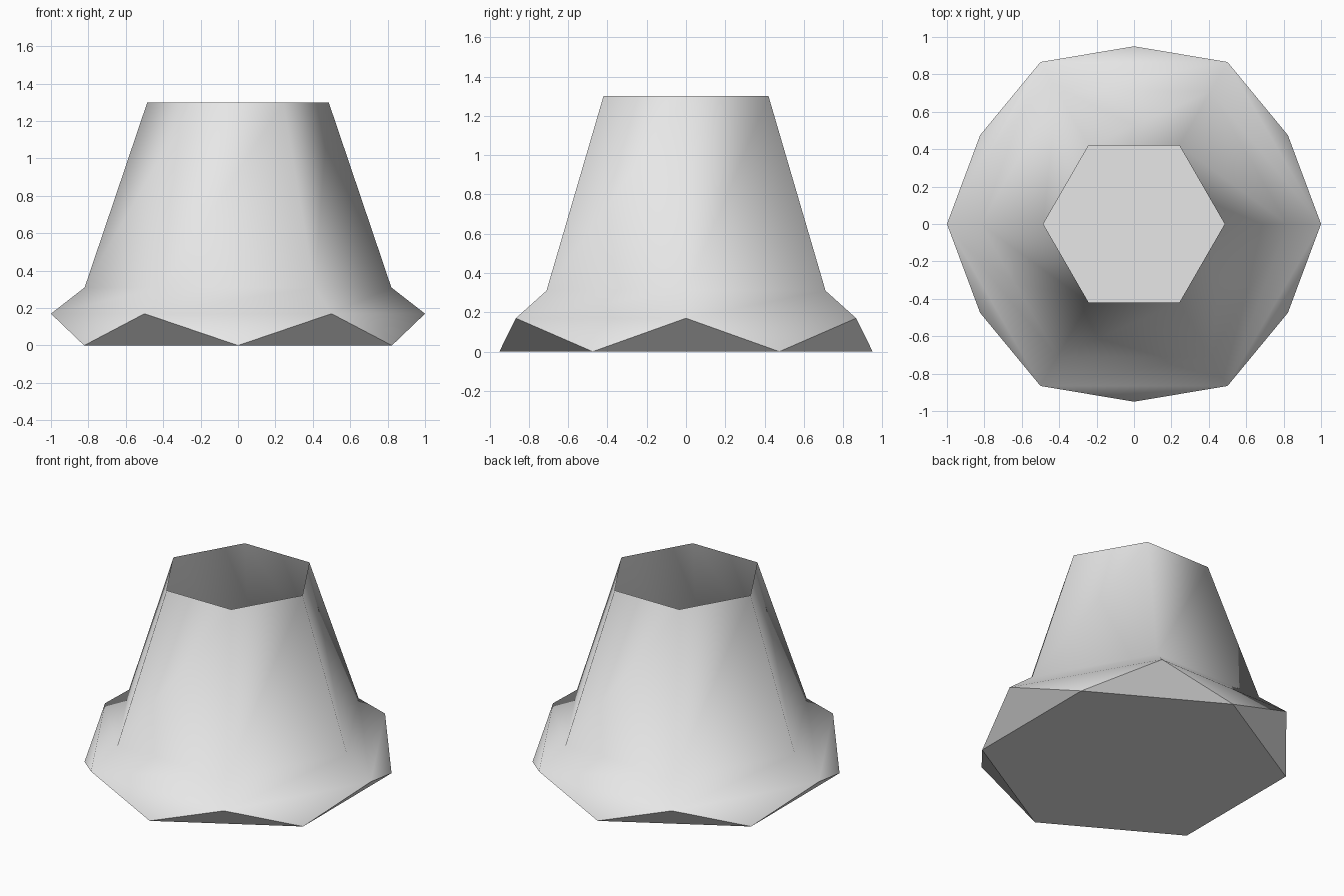
import bpy
import bmesh
from math import cos, sin, radians

cube = bpy.data.objects.get("Cube")
if cube:
    bpy.data.objects.remove(cube, do_unlink=True)

# Single pale grey material
grey = bpy.data.materials.new("pale grey")
grey.use_nodes = True
color = (0.8, 0.8, 0.8, 1)
grey.diffuse_color = color
grey.node_tree.nodes["Principled BSDF"].inputs["Base Color"].default_value = color

SIDES = 6
bm = bmesh.new()


def ring(radius, z, turn=0):
    """Six vertices around the z axis."""
    angles = [radians(turn + 360 * i / SIDES) for i in range(SIDES)]
    return [bm.verts.new((radius * cos(a), radius * sin(a), z)) for a in angles]


# Base is turned half a side against the rings above it
base = ring(0.95, 0, 30)
flare = ring(1.0, 0.17)
waist = ring(0.82, 0.31)
rim = ring(0.485, 1.3)

smooth_faces = []
for i in range(SIDES):
    j = (i + 1) % SIDES
    # Skirt: outward triangles alternate with undercut triangles
    smooth_faces.append(bm.faces.new((base[i], flare[j], flare[i])))
    bm.faces.new((base[i], base[j], flare[j]))
    # Shoulder and tapered wall, open at the rim
    for low, high in ((flare, waist), (waist, rim)):
        smooth_faces.append(bm.faces.new((low[i], low[j], high[j], high[i])))

# Closed floor
bm.faces.new(base[::-1])

bmesh.ops.recalc_face_normals(bm, faces=bm.faces[:])
for face in smooth_faces:
    face.smooth = True

# Crisp edges around the floor and the undercuts
for edge in bm.edges:
    edge.smooth = all(f.smooth for f in edge.link_faces)

mesh = bpy.data.meshes.new("tapered_shell")
bm.to_mesh(mesh)
bm.free()
mesh.materials.append(grey)
shell = bpy.data.objects.new("tapered_shell", mesh)
bpy.context.collection.objects.link(shell)
